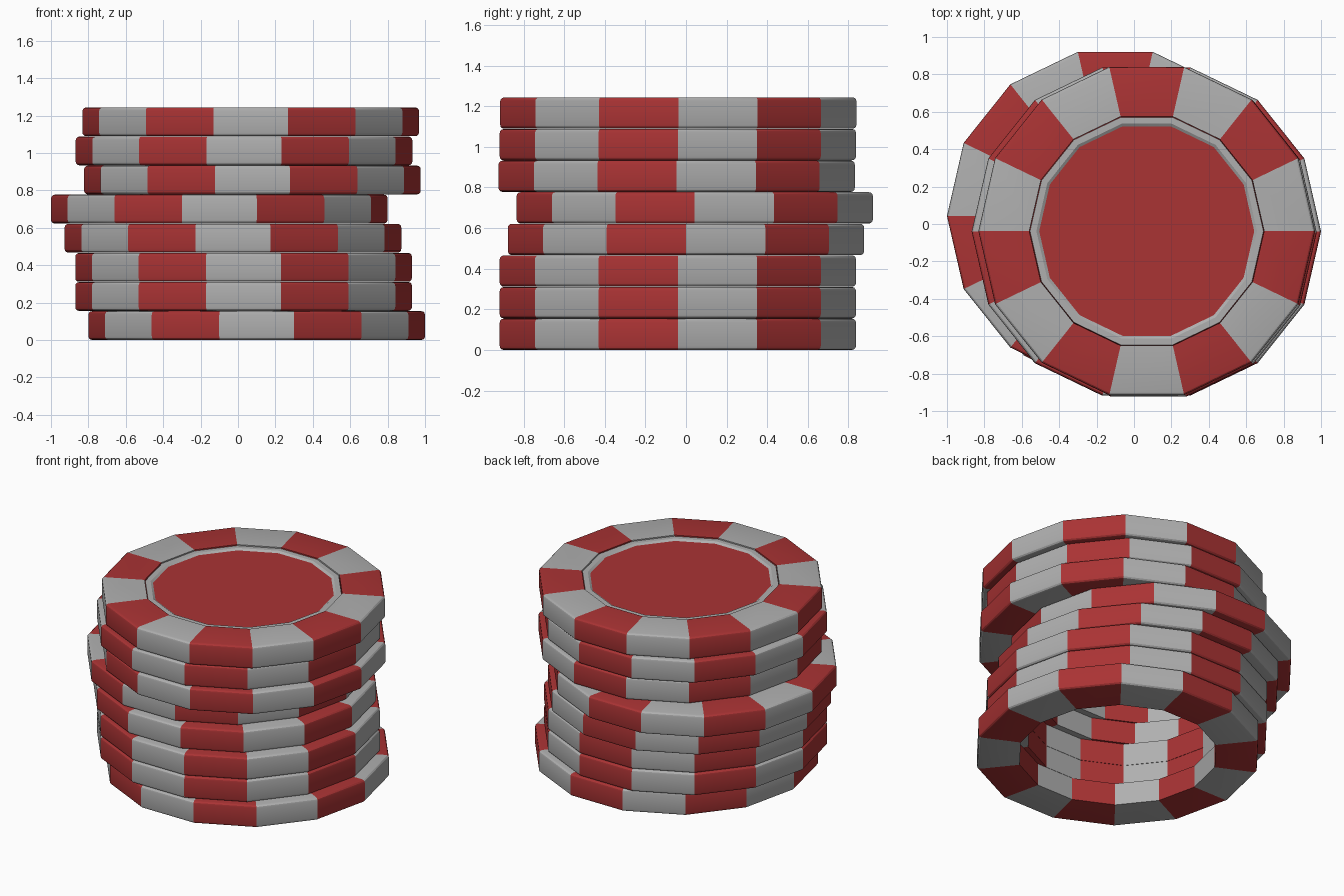
import bpy, bmesh, math

if "Cube" in bpy.data.objects:
    bpy.data.objects.remove(bpy.data.objects["Cube"])

SIDES = 14
PITCH = 1.245 / 8
THICK = 0.154
R_OUT, R_IN, BEV = 0.9, 0.628, 0.02


def material(name, rgb):
    m = bpy.data.materials.new(name)
    m.diffuse_color = (*rgb, 1)
    m.use_nodes = True
    m.node_tree.nodes["Principled BSDF"].inputs["Base Color"].default_value = m.diffuse_color
    return m


MATS = [material("pale_grey", (0.43, 0.43, 0.43)),
        material("chip_red", (0.40, 0.033, 0.034))]


def revolve(name, profile, closed, colour_rule, location):
    """Spin an (r, z) profile round the z axis as a 14-sided solid."""
    bm = bmesh.new()
    rings = []
    for r, z in profile:
        rings.append([bm.verts.new((r * math.cos(2 * math.pi * k / SIDES),
                                    r * math.sin(2 * math.pi * k / SIDES), z))
                      for k in range(SIDES)])
    count = len(rings)
    for i in range(count if closed else count - 1):
        a, b = rings[i], rings[(i + 1) % count]
        for k in range(SIDES):
            n = (k + 1) % SIDES
            f = bm.faces.new((a[k], a[n], b[n], b[k]))
            f.material_index = colour_rule(i, k)
    if not closed:
        f = bm.faces.new(rings[-1])
        f.material_index = 1
    bmesh.ops.recalc_face_normals(bm, faces=bm.faces)
    me = bpy.data.meshes.new(name)
    bm.to_mesh(me)
    bm.free()
    ob = bpy.data.objects.new(name, me)
    for m in MATS:
        me.materials.append(m)
    ob.location = location
    bpy.context.collection.objects.link(ob)
    bpy.ops.object.select_all(action='DESELECT')
    ob.select_set(True)
    bpy.context.view_layer.objects.active = ob
    bpy.ops.object.shade_smooth_by_angle(angle=math.radians(24))
    return ob


# Chip ring section: hollow middle, rounded outer edges
section = [(R_IN, 0)]
for centre_z, start in ((BEV, -90), (THICK - BEV, 0)):
    for s in range(4):
        a = math.radians(start + 30 * s)
        section.append((R_OUT - BEV + BEV * math.cos(a), centre_z + BEV * math.sin(a)))
section.append((R_IN, THICK))

# Stack of slightly shifted chips, bottom to top
offsets = [(0.10, -0.04), (0.03, -0.04), (0.03, -0.04), (-0.027, 0.0),
           (-0.10, 0.043), (0.077, -0.046), (0.032, -0.04), (0.068, -0.038)]
for i, (x, y) in enumerate(offsets):
    revolve(f"chip_{i + 1}", section, True, lambda row, k: k % 2, (x, y, i * PITCH))

# Top face: grey trim ring sloping down to the recessed red disc
top = 7 * PITCH + THICK
revolve("top_inlay", [(R_IN, -0.02), (R_IN - 0.004, -0.006), (0.59, -0.006), (0.575, -0.016)],
        False, lambda row, k: 1 if row == 0 else 0, (*offsets[-1], top))
